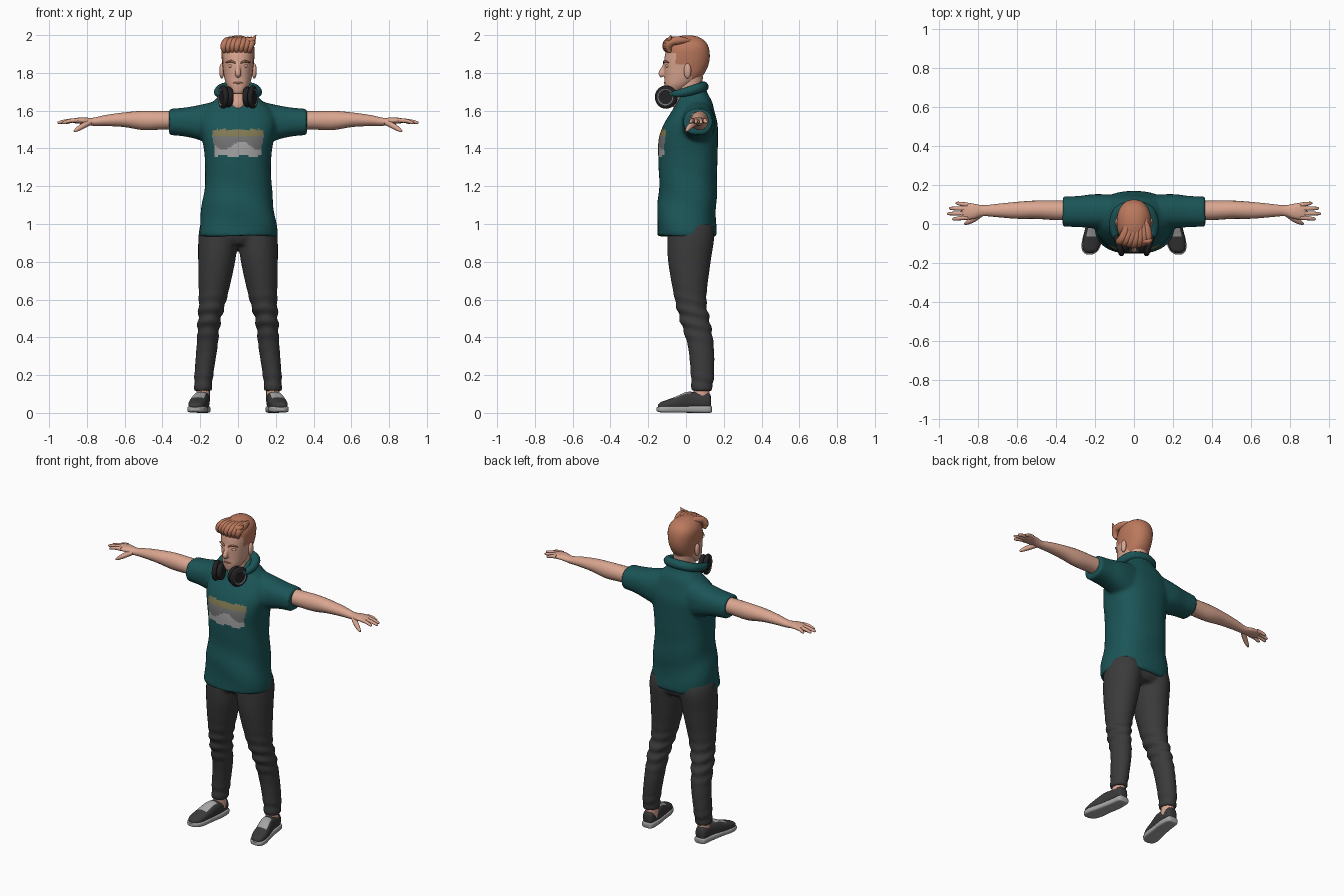
import bpy, bmesh, math
from mathutils import Vector

if "Cube" in bpy.data.objects:
    bpy.data.objects.remove(bpy.data.objects["Cube"])


def material(name, *rgb):
    m = bpy.data.materials.new(name)
    m.use_nodes = True
    m.diffuse_color = (*rgb, 1)
    m.node_tree.nodes["Principled BSDF"].inputs["Base Color"].default_value = (*rgb, 1)
    return m


TEAL = material("teal cloth", .011, .09, .095)
DENIM = material("charcoal denim", .043, .043, .045)
SKIN = material("skin", .70, .38, .28)
HAIR = material("copper hair", .50, .19, .11)
BLACK = material("black plastic", .016, .016, .018)
SOLE = material("light grey rubber", .38, .38, .38)
TAN = material("tan print", .22, .19, .085)
GREY = material("grey print", .17, .17, .17)
LIP = material("lip", .45, .2, .15)


def spline(rows, sub=4):
    """Smooth rows of numbers with a Catmull-Rom curve."""
    out = []
    for i in range(len(rows) - 1):
        a, b, c, d = (rows[max(0, min(len(rows) - 1, i + k))] for k in (-1, 0, 1, 2))
        for t in (j / sub for j in range(sub)):
            out.append([q + .5 * t * (r - p + t * (2 * p - 5 * q + 4 * r - s + t * (3 * (q - r) + s - p)))
                        for p, q, r, s in zip(a, b, c, d)])
    return out + [list(rows[-1])]


def skin_loops(bm, loops):
    rings = [[bm.verts.new(p) for p in loop] for loop in loops]
    n = len(rings[0])
    for r, s in zip(rings, rings[1:]):
        for i in range(n):
            bm.faces.new((r[i], r[(i + 1) % n], s[(i + 1) % n], s[i]))
    bm.faces.new(rings[0])
    bm.faces.new(rings[-1])


def loft(bm, axis, rows, n=28, e=2.0, sub=4):
    """Rows are position, centre a, centre b, radius a, radius b."""
    loops = []
    for pos, ca, cb, ra, rb in spline(rows, sub):
        loop = []
        for i in range(n):
            c, s = math.cos(math.tau * i / n), math.sin(math.tau * i / n)
            a = ca + ra * math.copysign(abs(c) ** (2 / e), c)
            b = cb + rb * math.copysign(abs(s) ** (2 / e), s)
            loop.append({"x": (pos, a, b), "y": (a, pos, b), "z": (a, b, pos)}[axis])
        loops.append(loop)
    skin_loops(bm, loops)


def tube(bm, rows, n=12, up=(0, 0, 1), sub=4):
    """Rows are x, y, z, radius."""
    rows = spline(rows, sub)
    loops = []
    for i, row in enumerate(rows):
        t = Vector(rows[min(i + 1, len(rows) - 1)][:3]) - Vector(rows[max(i - 1, 0)][:3])
        u = t.cross(Vector(up)).normalized()
        v = u.cross(t).normalized()
        loops.append([Vector(row[:3]) + row[3] * (u * math.cos(math.tau * k / n) + v * math.sin(math.tau * k / n))
                      for k in range(n)])
    skin_loops(bm, loops)


def ball(bm, centre, size):
    vs = bmesh.ops.create_uvsphere(bm, u_segments=16, v_segments=10, radius=1)["verts"]
    for v in vs:
        v.co = Vector(centre) + Vector(p * q for p, q in zip(v.co, size))


def finish(name, bm, mats, rule=None, voxel=0, shape=None):
    bmesh.ops.recalc_face_normals(bm, faces=bm.faces)
    me = bpy.data.meshes.new(name)
    bm.to_mesh(me)
    bm.free()
    ob = bpy.data.objects.new(name, me)
    bpy.context.scene.collection.objects.link(ob)
    if voxel:  # fuse overlapping volumes into one skin
        mod = ob.modifiers.new("Fuse", "REMESH")
        mod.mode, mod.voxel_size = "VOXEL", voxel
        mod = ob.modifiers.new("Relax", "SMOOTH")
        mod.factor, mod.iterations = .5, 4
        dg = bpy.context.evaluated_depsgraph_get()
        me = bpy.data.meshes.new_from_object(ob.evaluated_get(dg))
        ob.modifiers.clear()
        ob.data = me
        me.name = name
    if shape:
        for v in me.vertices:
            v.co += shape(v.co, v.normal.copy())
    me.materials.clear()
    for m in mats:
        me.materials.append(m)
    for p in me.polygons:
        p.use_smooth = True
        p.material_index = rule(p.center, p.normal) if rule else 0
    me.set_sharp_from_angle(angle=math.radians(45))
    return ob


# T-shirt: body and sleeves fused, with a printed chest panel
bm = bmesh.new()
loft(bm, "z", [(.935, 0, .003, .205, .155), (1.0, 0, .003, .203, .157), (1.2, 0, .01, .177, .153),
               (1.35, 0, .01, .176, .157), (1.45, 0, .012, .19, .157), (1.53, 0, .025, .205, .142),
               (1.60, 0, .038, .185, .112), (1.65, 0, .045, .13, .092), (1.69, 0, .045, .09, .07),
               (1.72, 0, .05, .075, .055)], n=40, e=2.4)
for s in (1, -1):
    loft(bm, "x", [(s * .1, .06, 1.53, .09, .125), (s * .2, .065, 1.537, .088, .094),
                   (s * .28, .064, 1.54, .08, .077), (s * .365, .063, 1.54, .077, .069)], e=2.3)


def print_panel(c, n):
    low = 1.36 + .006 * math.sin(60 * c.x)
    if n.y > -.3 or abs(c.x) > .135 - .008 * (c.z < 1.42) or not low < c.z < 1.5:
        return 0
    if c.z > 1.463:
        return 1
    return 2 if c.z > 1.415 + .022 * math.sin(34 * c.x + 1) else 3


def cloth_folds(c, n):
    fade = max(0, min(1, (1.32 - c.z) / .2))
    return n * (.004 * fade * math.sin(26 * c.z + 9 * c.x + 14 * c.y))


finish("t_shirt", bm, [TEAL, TAN, GREY, SOLE], print_panel, .01, cloth_folds)

# Trousers: two legs fused at the hips, creased around the knees
bm = bmesh.new()
loft(bm, "z", [(.89, 0, .025, .12, .10), (.93, 0, .025, .195, .122), (1.0, 0, .015, .19, .125)])
for s in (1, -1):
    loft(bm, "z", [(z, s * x, y, rx, ry) for z, x, y, rx, ry in (
        (.115, .186, .083, .046, .054), (.2, .181, .087, .05, .062), (.35, .164, .079, .056, .069),
        (.48, .153, .05, .06, .079), (.6, .134, .024, .074, .084), (.8, .113, .018, .098, .113),
        (.93, .105, .025, .105, .125), (1.0, .1, .02, .1, .12))])


def knee_creases(c, n):
    fade = math.exp(-((c.z - .5) / .1) ** 2) + .5 * math.exp(-((c.z - .16) / .05) ** 2)
    return n * (.005 * fade * math.sin(95 * c.z + 22 * c.y))


finish("trousers", bm, [DENIM], None, .01, knee_creases)

for side, s in (("left", 1), ("right", -1)):
    # Arm and hand
    bm = bmesh.new()
    loft(bm, "x", [(s * x, y, z, ry, rz) for x, y, z, ry, rz in (
        (.3, .07, 1.55, .05, .05), (.4, .07, 1.549, .05, .049), (.5, .073, 1.548, .047, .051),
        (.6, .07, 1.552, .043, .039), (.7, .069, 1.548, .034, .029), (.77, .068, 1.541, .028, .021),
        (.82, .065, 1.547, .039, .018), (.86, .066, 1.547, .043, .014), (.88, .067, 1.546, .037, .009))], n=20)
    for y0, y1, tip in ((.033, .026, .93), (.055, .053, .955), (.078, .08, .945), (.098, .106, .912)):
        tube(bm, [(s * .85, y0, 1.549, .012), (s * (.85 + tip) / 2, (y0 + y1) / 2, 1.546, .0105),
                  (s * (tip - .008), y1, 1.537, .008), (s * tip, y1, 1.534, .003)], n=10)
    tube(bm, [(s * .785, .05, 1.538, .015), (s * .825, .022, 1.517, .015),
              (s * .855, .006, 1.498, .010), (s * .868, .0, 1.49, .004)], n=10)
    finish(side + "_arm", bm, [SKIN])

    # Ankle
    bm = bmesh.new()
    loft(bm, "z", [(.06, s * .185, .08, .036, .045), (.15, s * .185, .083, .036, .042)], n=16)
    finish(side + "_ankle", bm, [SKIN])

    # Shoe: sole and upper with a pale tongue
    bm = bmesh.new()
    loft(bm, "y", [(y, s * x, .019, r, h) for y, x, r, h in (
        (.137, .187, .02, .014), (.125, .187, .037, .019), (.06, .19, .044, .019), (-.02, .203, .046, .018),
        (-.09, .216, .051, .018), (-.135, .224, .041, .016), (-.155, .227, .018, .010))], e=4)
    finish(side + "_shoe_sole", bm, [SOLE])
    bm = bmesh.new()
    loft(bm, "y", [(y, s * x, z, r, h) for y, x, z, r, h in (
        (.132, .187, .055, .018, .030), (.118, .187, .062, .034, .044), (.05, .19, .064, .040, .047),
        (.0, .199, .062, .043, .048), (-.05, .21, .052, .046, .036), (-.1, .218, .043, .045, .026),
        (-.135, .224, .037, .034, .019), (-.148, .226, .033, .014, .010))], e=2.5)
    finish(side + "_shoe_upper", bm, [DENIM, SOLE],
           lambda c, n, s=s: int(n.z > .62 and -.065 < c.y < .025 and abs(c.x - s * (.2 - .2 * c.y)) < .03))

    # Ear
    bm = bmesh.new()
    ball(bm, (s * .086, .008, 1.81), (.013, .02, .04))
    finish(side + "_ear", bm, [SKIN])

    # Brow and eyelid
    bm = bmesh.new()
    tube(bm, [(s * .014, -.119, 1.853, .004), (s * .038, -.113, 1.862, .006), (s * .064, -.092, 1.854, .003)], n=8)
    finish(side + "_brow", bm, [HAIR])
    bm = bmesh.new()
    ball(bm, (s * .036, -.098, 1.836), (.017, .012, .009))
    finish(side + "_eyelid", bm, [SKIN])

    # Headphone cup: pad, housing and trim ring turned outwards
    bm = bmesh.new()
    loft(bm, "x", [(p, 0, 0, r, r) for p, r in (
        (-.034, .032), (-.032, .048), (-.02, .055), (-.008, .052), (-.004, .046), (.0, .058),
        (.012, .062), (.022, .056), (.026, .044), (.023, .038), (.023, .012))], n=32, sub=2)
    cup = finish(side + "_headphone_cup", bm, [BLACK, GREY],
                 lambda c, n: int(c.x > .022 and .036 < math.hypot(c.y, c.z) < .045))
    cup.location = (s * .068, -.102, 1.672)
    cup.rotation_euler = (0, 0, -.3 if s > 0 else math.pi + .3)

# Headphone band resting round the neck
bm = bmesh.new()
half = [(.083, -.085, 1.69, .012), (.1, -.045, 1.69, .02), (.102, .01, 1.702, .025), (.075, .07, 1.72, .027)]
tube(bm, half + [(0, .092, 1.727, .028)] + [(-x, y, z, r) for x, y, z, r in reversed(half)], n=14)
finish("headphone_band", bm, [TEAL])

# Neck
bm = bmesh.new()
loft(bm, "z", [(1.58, 0, .02, .06, .075), (1.63, 0, .008, .055, .077), (1.68, 0, .01, .056, .07),
               (1.78, 0, .02, .06, .07)])
finish("neck", bm, [SKIN])

# Head: skull, jaw and nose fused, hair coloured by region
bm = bmesh.new()
loft(bm, "z", [(1.688, 0, -.075, .022, .028), (1.70, 0, -.066, .037, .043), (1.735, 0, -.042, .061, .072),
               (1.78, 0, -.015, .074, .1), (1.83, 0, -.001, .081, .116), (1.88, 0, .006, .087, .12),
               (1.93, 0, .01, .088, .112), (1.965, 0, .012, .073, .092), (1.99, 0, .01, .043, .058),
               (1.999, 0, .008, .012, .016)], e=2.2)
tube(bm, [(0, -.105, 1.862, .010), (0, -.118, 1.83, .011), (0, -.131, 1.797, .016), (0, -.122, 1.783, .013)],
     up=(1, 0, 0))


def hair_region(c, n):
    line = -.055 if c.z > 1.845 else .018 if c.z > 1.8 else .018 + .5 * (1.8 - c.z)
    return int(c.z > 1.905 or (c.z > 1.735 and c.y > line))


finish("head", bm, [SKIN, HAIR], hair_region, .006)

# Mouth
bm = bmesh.new()
ball(bm, (0, -.109, 1.747), (.026, .008, .006))
finish("mouth", bm, [LIP])

# Quiff: swept strands over the forehead and a loose tip
bm = bmesh.new()
for i in range(7):
    x = -.072 + .022 * i
    back = .25 * abs(x)
    tube(bm, [(x, -.1 + back, 1.908, .008), (x * 1.05, -.108 + back, 1.937, .019),
              (x + .012, -.092 + back, 1.965, .022), (x * .8 + .02, -.04 + back, 1.972, .02),
              (x * .7 + .015, .03, 1.97, .006)], n=10, up=(1, 0, 0))
tube(bm, [(.02, -.07, 1.965, .02), (.06, -.085, 1.968, .02), (.084, -.085, 1.982, .011),
          (.095, -.08, 2.0, .002)], n=10, up=(0, 1, 0))
finish("quiff", bm, [HAIR])
